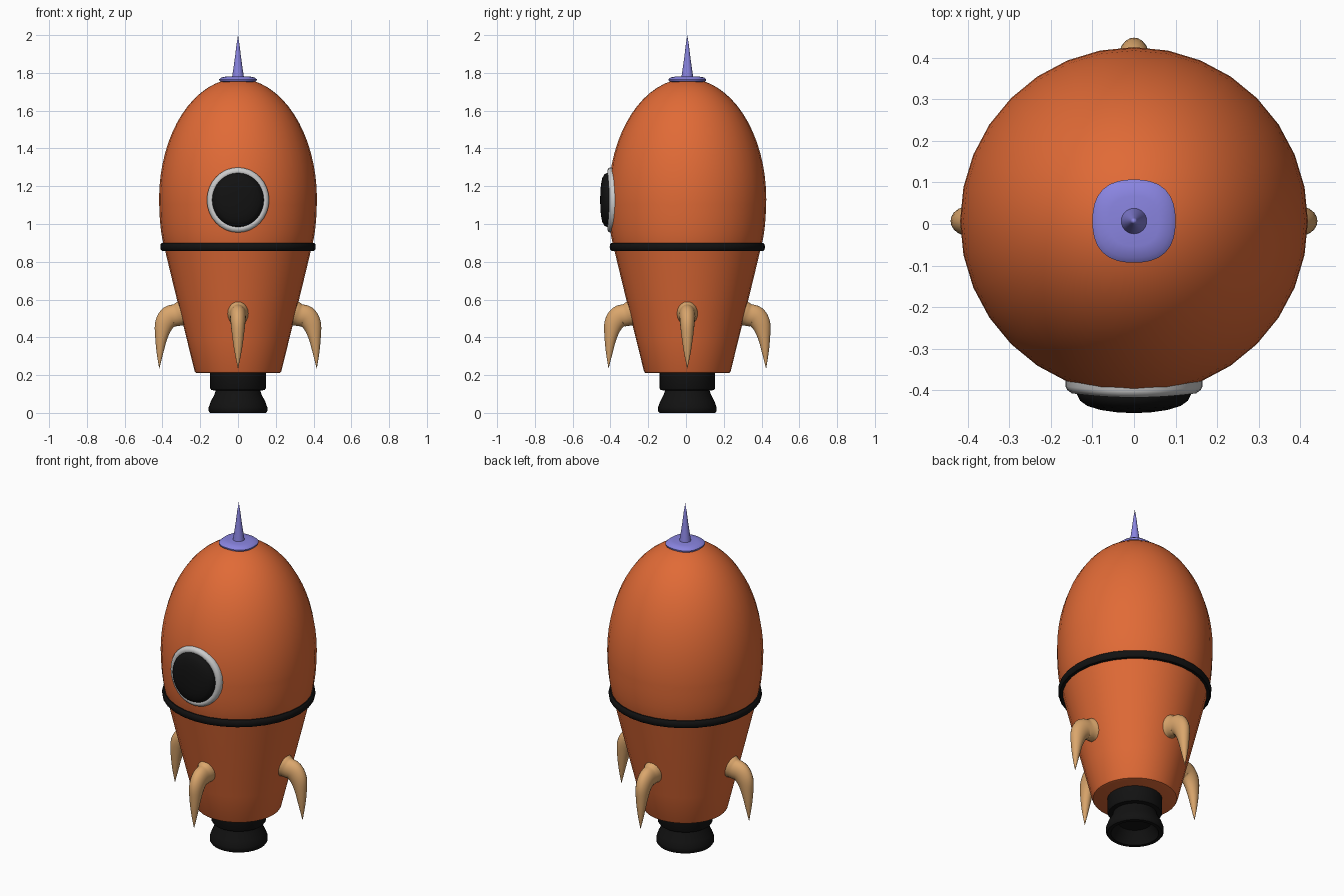
import bpy, bmesh, math
from mathutils import Vector

if "Cube" in bpy.data.objects:
    bpy.data.objects.remove(bpy.data.objects["Cube"])

CY = 0.007  # body axis sits slightly behind the origin


def material(name, rgb):
    m = bpy.data.materials.new(name)
    m.diffuse_color = (*rgb, 1)
    m.use_nodes = True
    m.node_tree.nodes["Principled BSDF"].inputs["Base Color"].default_value = m.diffuse_color
    return m


ORANGE = material("orange", (0.75, 0.145, 0.037))
BLACK = material("black", (0.006, 0.006, 0.006))
TAN = material("tan", (0.70, 0.38, 0.15))
PURPLE = material("purple", (0.25, 0.23, 0.74))


def spline(pts, n):
    """Catmull-Rom interpolation through tuples of any length."""
    p = [pts[0], *pts, pts[-1]]
    out = []
    for i in range(1, len(p) - 2):
        for k in range(n):
            t = k / n
            out.append(tuple(
                0.5 * (2 * b + (c - a) * t + (2 * a - 5 * b + 4 * c - d) * t * t
                       + (3 * b - a - 3 * c + d) * t ** 3)
                for a, b, c, d in zip(p[i - 1], p[i], p[i + 1], p[i + 2])))
    return out + [tuple(pts[-1])]


def finish(name, bm, mat, angle):
    bmesh.ops.remove_doubles(bm, verts=bm.verts, dist=1e-5)
    bmesh.ops.recalc_face_normals(bm, faces=bm.faces)
    me = bpy.data.meshes.new(name)
    bm.to_mesh(me)
    bm.free()
    ob = bpy.data.objects.new(name, me)
    bpy.context.collection.objects.link(ob)
    if mat:
        me.materials.append(mat)
    bpy.ops.object.select_all(action='DESELECT')
    ob.select_set(True)
    bpy.context.view_layer.objects.active = ob
    bpy.ops.object.shade_smooth_by_angle(angle=math.radians(angle))
    return ob


def bridge(bm, rings, closed=False):
    n = len(rings[0])
    pairs = list(zip(rings, rings[1:])) + ([(rings[-1], rings[0])] if closed else [])
    for a, b in pairs:
        for i in range(n):
            j = (i + 1) % n
            bm.faces.new((a[i], a[j], b[j], b[i]))


def lathe(name, profile, mat, place=None, sides=32, closed=False, angle=40):
    """Spin (radius, height) pairs; place maps angle, r, h to a point."""
    place = place or (lambda a, r, h: (r * math.cos(a), CY + r * math.sin(a), h))
    bm = bmesh.new()
    rings = [[bm.verts.new(place(2 * math.pi * i / sides, r, h)) for i in range(sides)]
             for r, h in profile]
    bridge(bm, rings, closed)
    return finish(name, bm, mat, angle)


# Egg-shaped body: tapered lower hull, elliptical nose
hull = [(0, 0.21), (0.215, 0.21), (0.225, 0.213), (0.23, 0.222)]
hull += spline([(0.27, 0.385), (0.311, 0.55), (0.35, 0.71), (0.386, 0.86),
                (0.404, 0.94), (0.414, 1.03), (0.418, 1.13)], 3)
hull += [(0.418 * math.cos(t), 1.13 + 0.64 * math.sin(t))
         for t in (math.pi / 2 * k / 16 for k in range(1, 17))]
lathe("body", hull, ORANGE)

# Black band around the waist
lathe("waist_band", [(0.37, 0.858), (0.402, 0.858), (0.409, 0.865), (0.411, 0.879),
                     (0.409, 0.893), (0.402, 0.90), (0.37, 0.90)], BLACK, closed=True)

# Engine nozzle with hollow bell
lathe("nozzle", [(0, 0.215), (0.147, 0.215), (0.147, 0.13), (0.141, 0.121), (0.118, 0.118),
                 (0.126, 0.095), (0.144, 0.06), (0.155, 0.03), (0.155, 0.01), (0.148, 0),
                 (0.128, 0), (0.115, 0.03), (0.09, 0.07), (0, 0.08)], BLACK)


# Nose cap (slightly squared disc) and spike
def squarish(a, r, h):
    r *= 1 + 0.035 * (1 - math.cos(4 * a))
    return (r * math.cos(a), CY + r * math.sin(a), h)


lathe("nose_cap", [(0, 1.782), (0.06, 1.781), (0.088, 1.776), (0.1, 1.766),
                   (0.098, 1.757), (0.085, 1.751), (0, 1.745)], PURPLE, squarish)
lathe("nose_spike", [(0, 1.77), (0.032, 1.772), (0.025, 1.82), (0.0165, 1.88),
                     (0.008, 1.95), (0, 2.0)], PURPLE, sides=24)


# Porthole: slightly oval, wrapped a little around the hull
def porthole(a, r, h):
    x = r * math.cos(a)
    return (x, -h + 0.45 * x * x, 1.127 + 1.045 * r * math.sin(a))


lathe("porthole_frame", [(0.13, 0.37), (0.165, 0.37), (0.165, 0.402), (0.161, 0.41),
                         (0.15, 0.417), (0.139, 0.416), (0.13, 0.41)],
      None, porthole, closed=True)
lathe("porthole_glass", [(0, 0.38), (0.137, 0.38), (0.137, 0.418), (0.13, 0.432),
                         (0.112, 0.443), (0.08, 0.45), (0.04, 0.4535), (0, 0.4545)],
      BLACK, porthole)

# Four tusk-shaped fins: distance, height, in-plane radius, sideways radius
path = spline([(0.25, 0.535, 0.078, 0.060), (0.295, 0.527, 0.068, 0.056),
               (0.325, 0.518, 0.059, 0.046), (0.362, 0.508, 0.058, 0.042),
               (0.391, 0.468, 0.050, 0.038), (0.406, 0.40, 0.033, 0.030),
               (0.413, 0.32, 0.018, 0.018), (0.417, 0.235, 0.0005, 0.0005)], 4)
for k, name in enumerate(("right", "back", "left", "front")):
    ca, sa = round(math.cos(k * math.pi / 2)), round(math.sin(k * math.pi / 2))
    bm = bmesh.new()
    rings = []
    for i, (d, z, a, b) in enumerate(path):
        p, q = path[max(i - 1, 0)], path[min(i + 1, len(path) - 1)]
        t = Vector((q[0] - p[0], q[1] - p[1])).normalized()
        ring = []
        for s in range(20):
            w = 2 * math.pi * s / 20
            u, v = a * math.cos(w), b * math.sin(w)
            x, h = d - t.y * u, z + t.x * u
            ring.append(bm.verts.new((ca * x - sa * v, CY + sa * x + ca * v, h)))
        rings.append(ring)
    bridge(bm, rings)
    bm.faces.new(rings[0])
    bm.faces.new(rings[-1])
    finish(name + "_fin", bm, TAN, 60)
